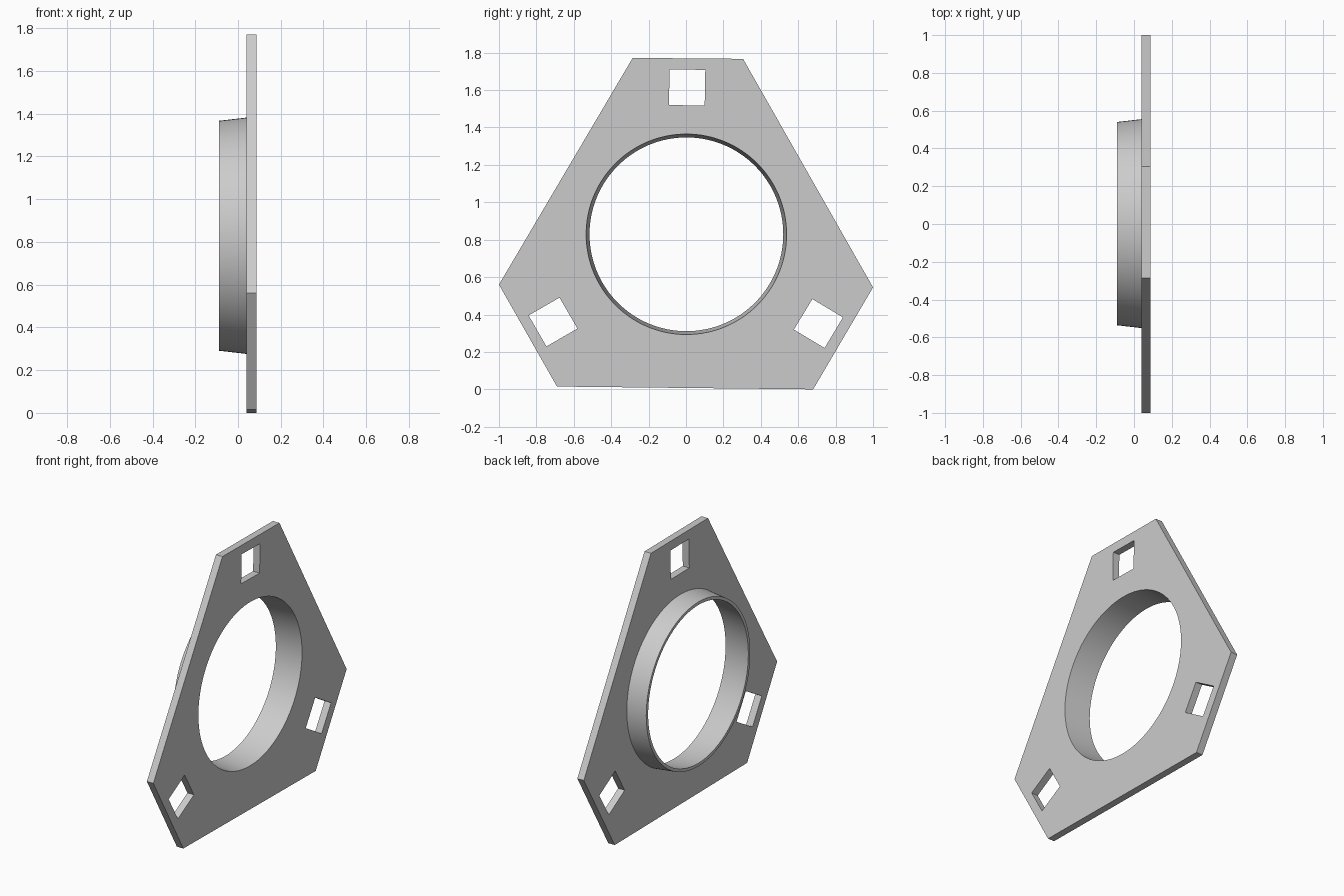
import bpy, bmesh, math

if "Cube" in bpy.data.objects:
    bpy.data.objects.remove(bpy.data.objects["Cube"], do_unlink=True)

FRONT, BACK, RIM = 0.087, 0.04, -0.09     # plate faces and collar end along x
CY, CZ = 0.002, 0.829                     # centre of the bore
SEGMENTS = 128

grey = bpy.data.materials.new("light grey")
grey.use_nodes = True
colour = (0.6, 0.6, 0.6, 1)
grey.diffuse_color = colour
grey.node_tree.nodes["Principled BSDF"].inputs["Base Color"].default_value = colour


def circle(radius):
    steps = [2 * math.pi * i / SEGMENTS for i in range(SEGMENTS)]
    return [(CY + radius * math.cos(a), CZ + radius * math.sin(a)) for a in steps]


def square(y, z, degrees, half_diagonal=0.135):
    angles = [math.radians(degrees + 45 + 90 * i) for i in range(4)]
    return [(y + half_diagonal * math.cos(a), z + half_diagonal * math.sin(a)) for a in angles]


bm = bmesh.new()


def loop(points, x):
    return [bm.verts.new((x, y, z)) for y, z in points]


def bridge(a, b):
    for i in range(len(a)):
        j = (i + 1) % len(a)
        bm.faces.new((a[i], a[j], b[j], b[i]))


def fill(loops):
    edges = []
    for ring in loops:
        for i, v in enumerate(ring):
            pair = (v, ring[(i + 1) % len(ring)])
            edges.append(bm.edges.get(pair) or bm.edges.new(pair))
    bmesh.ops.triangle_fill(bm, use_beauty=True, use_dissolve=False, edges=edges)


# Plate outline and square bolt holes
outline = [(-0.285, 1.772), (0.305, 1.767), (1.0, 0.545),
           (0.68, 0.0), (-0.69, 0.015), (-1.0, 0.56)]
shapes = [outline, square(0.006, 1.614, -1), square(-0.711, 0.36, 30), square(0.708, 0.352, -31)]
front = [loop(s, FRONT) for s in shapes]
back = [loop(s, BACK) for s in shapes]

# Tapered collar: bore mouth, inner rim, outer rim, collar root
collar = [loop(circle(r), x) for r, x in
          ((0.536, FRONT), (0.518, RIM), (0.538, RIM), (0.553, BACK))]

fill(front + [collar[0]])
fill(back + [collar[3]])
for a, b in list(zip(front, back)) + list(zip(collar, collar[1:])):
    bridge(a, b)
bmesh.ops.recalc_face_normals(bm, faces=bm.faces)

mesh = bpy.data.meshes.new("collared_mounting_plate")
bm.to_mesh(mesh)
bm.free()
mesh.materials.append(grey)
plate = bpy.data.objects.new("collared_mounting_plate", mesh)
bpy.context.collection.objects.link(plate)

# Smooth collar walls, crisp plate edges
bpy.ops.object.select_all(action="DESELECT")
plate.select_set(True)
bpy.context.view_layer.objects.active = plate
bpy.ops.object.shade_smooth_by_angle(angle=math.radians(30))
